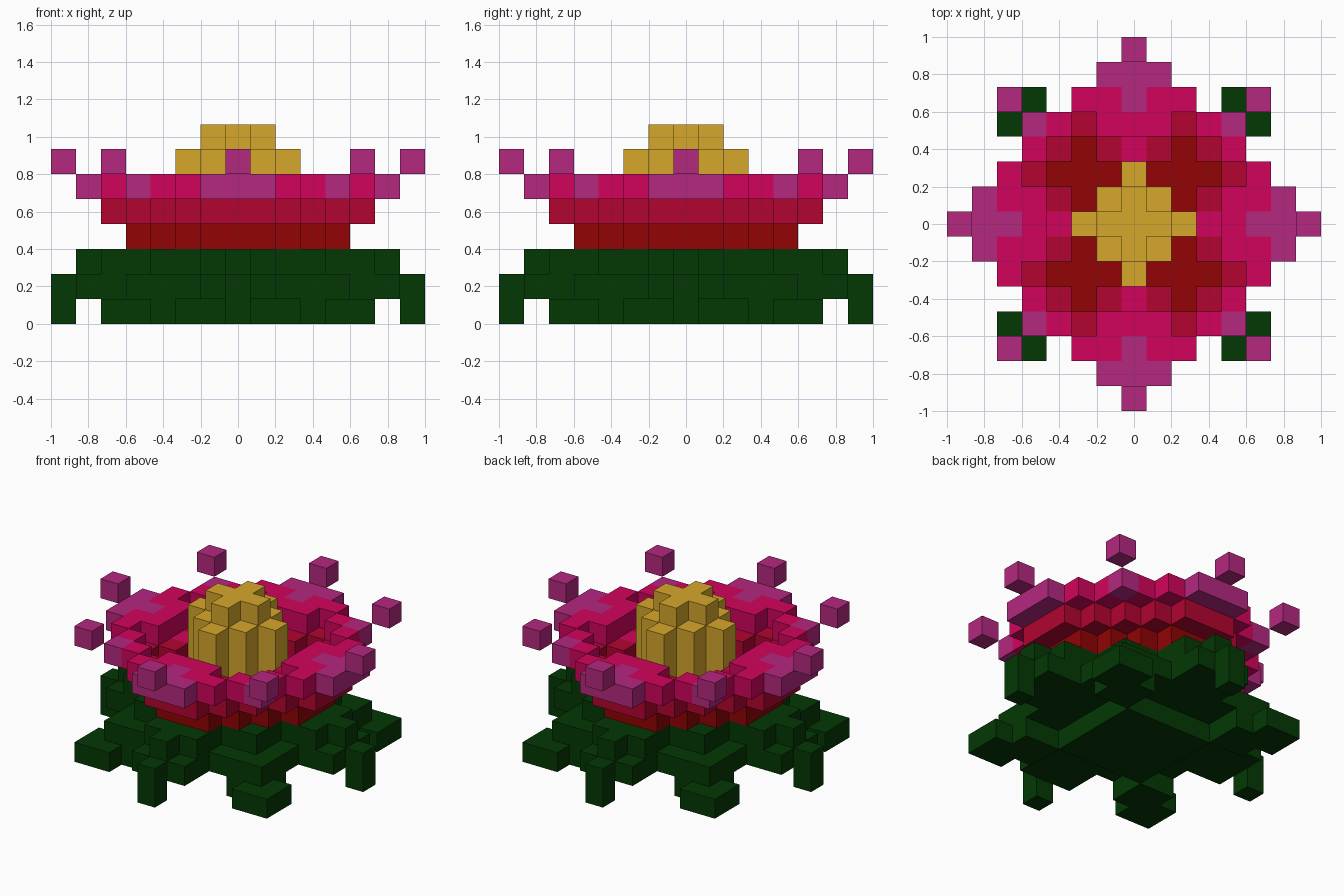
import bpy
import bmesh
from mathutils import Vector

cube = bpy.data.objects.get("Cube")
if cube:
    bpy.data.objects.remove(cube, do_unlink=True)

UNIT = 2 / 15

# Colours, keyed by the letter used in the layer plans
COLOURS = {
    "L": ("leaf_green", "043804"),
    "D": ("dark_red", "920305"),
    "R": ("red", "B20430"),
    "P": ("pink", "D2045C"),
    "V": ("violet", "B52880"),
    "Y": ("gold", "D6A72B"),
}

# Each plan is one quarter of a layer: rows go outward in y, letters outward in x
LAYERS = [
    ("leaf_tips", "LLL....L LLL LLL ...LL ...LLL ....LL - L"),
    ("leaf_spread", "LLLLLLLL LLLLLLL LLLLL LLLLL LLLLL LL LL L"),
    ("leaf_crown", "LLLLLLL LLLLLL LLLL LLLL LL LL L"),
    ("flower_base", "DDDDD DDDDD DDDD DDD DD"),
    ("inner_petals", "YYYPRR YY.RRR Y...R PR.R RRR RR"),
    ("outer_petals", "YYY.PVV YY..PPV Y....P ....P PP.PV VPP VV"),
    ("petal_tips", "YYY....V YY Y - - .....V - V"),
    ("flower_top", "YY Y"),
]


def linear(code):
    vals = [int(code[i:i + 2], 16) / 255 for i in (0, 2, 4)]
    return [((v + 0.055) / 1.055) ** 2.4 if v > 0.04 else v / 12.92 for v in vals] + [1]


def make_material(name, code):
    mat = bpy.data.materials.new(name)
    mat.use_nodes = True
    mat.diffuse_color = linear(code)
    bsdf = next(n for n in mat.node_tree.nodes if n.type == "BSDF_PRINCIPLED")
    bsdf.inputs["Base Color"].default_value = linear(code)
    bsdf.inputs["Roughness"].default_value = 0.9
    return mat


materials = {key: make_material(*spec) for key, spec in COLOURS.items()}

# Mirror the quarter plans into the full set of blocks
blocks = {}
for z, (part, plan) in enumerate(LAYERS):
    for y, row in enumerate(plan.split()):
        for x, key in enumerate(row):
            if key in COLOURS:
                for sx in (-1, 1):
                    for sy in (-1, 1):
                        blocks[(sx * x, sy * y, z)] = key


def build_part(name, key, cells):
    """Skin the cells, leaving out faces hidden against other blocks."""
    bm = bmesh.new()
    for cell in cells:
        centre = Vector(cell) + Vector((0, 0, 0.5))
        for axis in range(3):
            for sign in (-1, 1):
                step = [0, 0, 0]
                step[axis] = sign
                if tuple(c + s for c, s in zip(cell, step)) in blocks:
                    continue
                n = Vector(step) / 2
                u = Vector((n.z, n.x, n.y))
                v = n.cross(u).normalized() / 2
                corners = (n - u - v, n + u - v, n + u + v, n - u + v)
                bm.faces.new([bm.verts.new((centre + c) * UNIT) for c in corners])
    bmesh.ops.remove_doubles(bm, verts=bm.verts, dist=UNIT / 100)
    mesh = bpy.data.meshes.new(name)
    bm.to_mesh(mesh)
    bm.free()
    mesh.materials.append(materials[key])
    bpy.context.collection.objects.link(bpy.data.objects.new(name, mesh))


# One object per colour in each layer
for z, (part, plan) in enumerate(LAYERS):
    for key in COLOURS:
        cells = [c for c, k in blocks.items() if c[2] == z and k == key]
        if cells:
            name = f"stamen_{part}" if key == "Y" else f"{part}_{COLOURS[key][0]}"
            build_part(name, key, cells)
